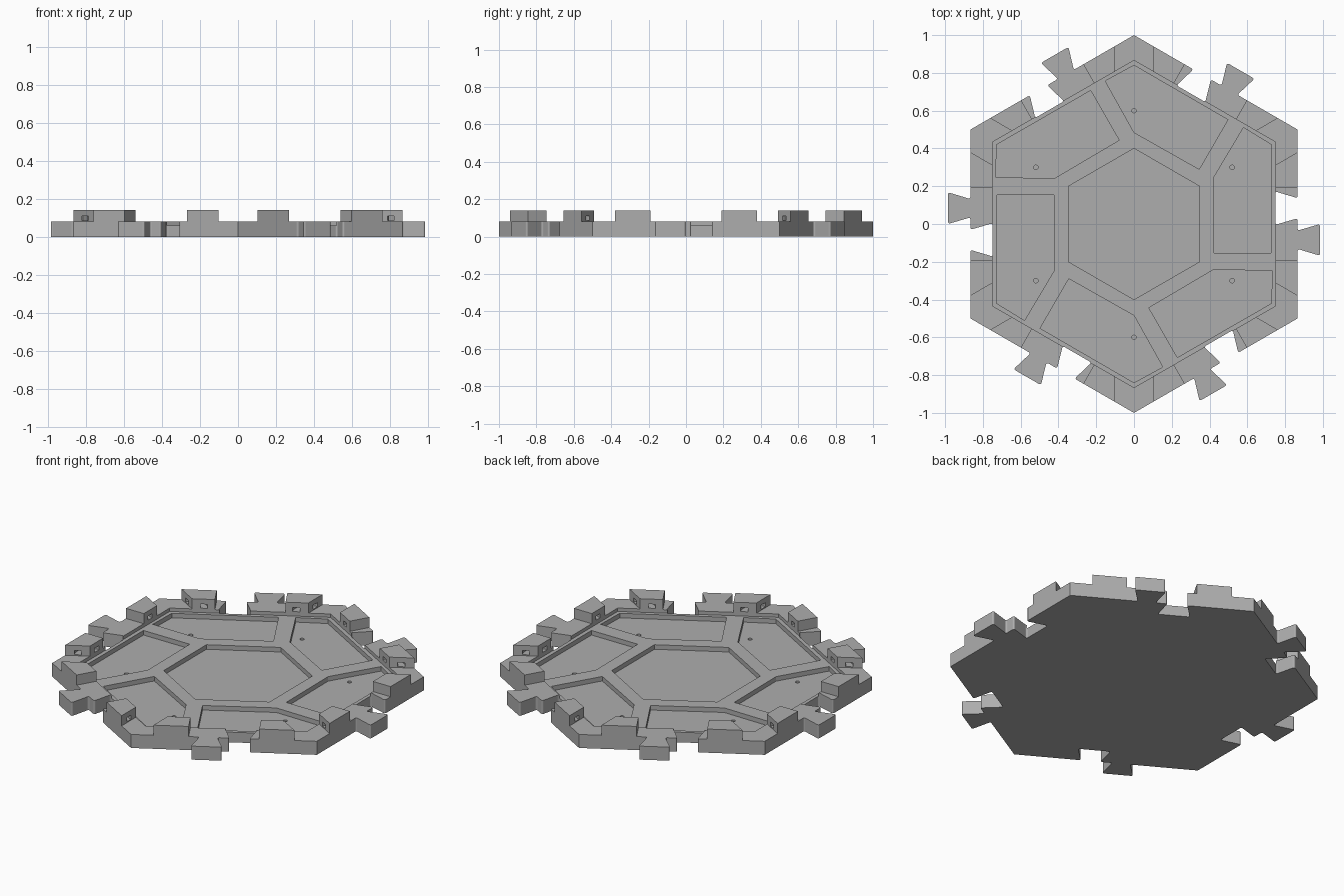
import bpy, bmesh, math
from mathutils import Vector

if "Cube" in bpy.data.objects:
    bpy.data.objects.remove(bpy.data.objects["Cube"])

APO = math.sqrt(3) / 2      # centre to outer edge
INNER = 0.75                # centre to inner side of the rim
RIM, FLOOR, PANEL, TOP = 0.08, 0.06, 0.033, 0.14

grey = bpy.data.materials.new("stone grey")
grey.diffuse_color = (0.42, 0.42, 0.42, 1)
grey.use_nodes = True
grey.node_tree.nodes["Principled BSDF"].inputs["Base Color"].default_value = grey.diffuse_color


def turn(p, k):
    """Rotate a plan point by k sixths of a turn."""
    a = math.radians(60 * k)
    return (p[0] * math.cos(a) - p[1] * math.sin(a),
            p[0] * math.sin(a) + p[1] * math.cos(a))


def add_prism(bm, pts, z0, z1, rounded=(), radius=0.01):
    """Extrude a plan outline, rounding the chosen corners."""
    part = bmesh.new()
    vs = [part.verts.new((x, y, z0)) for x, y in pts]
    part.faces.new(vs)
    if rounded:
        bmesh.ops.bevel(part, geom=[vs[i] for i in rounded], offset=radius,
                        segments=4, profile=0.5, affect='VERTICES')
    ext = bmesh.ops.extrude_face_region(part, geom=part.faces[:])
    up = [g for g in ext['geom'] if isinstance(g, bmesh.types.BMVert)]
    bmesh.ops.translate(part, verts=up, vec=Vector((0, 0, z1 - z0)))
    bmesh.ops.recalc_face_normals(part, faces=part.faces[:])
    tmp = bpy.data.meshes.new("tmp")
    part.to_mesh(tmp)
    part.free()
    bm.from_mesh(tmp)
    bpy.data.meshes.remove(tmp)


def make(name, bm):
    me = bpy.data.meshes.new(name)
    bm.to_mesh(me)
    bm.free()
    me.materials.append(grey)
    ob = bpy.data.objects.new(name, me)
    bpy.context.scene.collection.objects.link(ob)
    return ob


def cut(target, cutter):
    cutter.hide_render = True
    cutter.hide_set(True)
    m = target.modifiers.new("cut", 'BOOLEAN')
    m.operation, m.solver, m.object = 'DIFFERENCE', 'EXACT', cutter


def hexagon(r):
    return [turn((0, r), k) for k in range(6)]


# base tile: every side carries one dovetail tab and one matching slot
side = [(APO, -0.5),
        (APO, -0.132), (0.985, -0.168), (0.985, 0.0), (APO, -0.035),
        (APO, 0.03), (INNER - 0.002, -0.004), (INNER - 0.002, 0.172), (APO, 0.137)]
outline, rounded = [], []
for k in range(6):
    for i, p in enumerate(side):
        if i:
            rounded.append(len(outline))
        outline.append(turn(p, k))
bm = bmesh.new()
add_prism(bm, outline, 0, RIM, rounded, 0.012)
base = make("base_tile", bm)

# sunken floor inside the rim
bm = bmesh.new()
add_prism(bm, hexagon(INNER / APO), FLOOR, 0.2)
cut(base, make("floor_cutter", bm))

# centre panel and six surrounding panels, lower than the floor
panel = [(-0.152, 0.757), (0, 0.84), (0.497, 0.552), (0.345, 0.29), (0, 0.485)]
bm = bmesh.new()
add_prism(bm, hexagon(0.4), PANEL, 0.2)
for k in range(6):
    add_prism(bm, [turn(p, k) for p in panel], PANEL, 0.2)
cut(base, make("panel_cutter", bm))

# small round pits in the panels
bm = bmesh.new()
for k in range(6):
    dot = [(0.012 * math.cos(i * math.pi / 6), 0.6 + 0.012 * math.sin(i * math.pi / 6))
           for i in range(12)]
    add_prism(bm, [turn(p, k) for p in dot], PANEL - 0.012, 0.2)
cut(base, make("pit_cutter", bm))

# raised rim blocks, two per side, each with a curved tunnel
t_in = 0.38 - (APO - INNER) * math.tan(math.pi / 6)
block = [(APO, 0.19), (APO, 0.38), (INNER, t_in), (INNER, 0.19)]
arc = [math.radians(-110 + 160 * i / 12) for i in range(13)]
ring = ([(INNER + 0.085 * math.cos(a), t_in + 0.085 * math.sin(a)) for a in arc]
        + [(INNER + 0.045 * math.cos(a), t_in + 0.045 * math.sin(a)) for a in reversed(arc)])
blocks, tunnels = bmesh.new(), bmesh.new()
for k in range(6):
    for s in (1, -1):
        add_prism(blocks, [turn((a, s * t), k) for a, t in block], RIM, TOP)
        add_prism(tunnels, [turn((a, s * t), k) for a, t in ring], RIM + 0.006, RIM + 0.03)
cut(make("rim_blocks", blocks), make("tunnel_cutter", tunnels))
